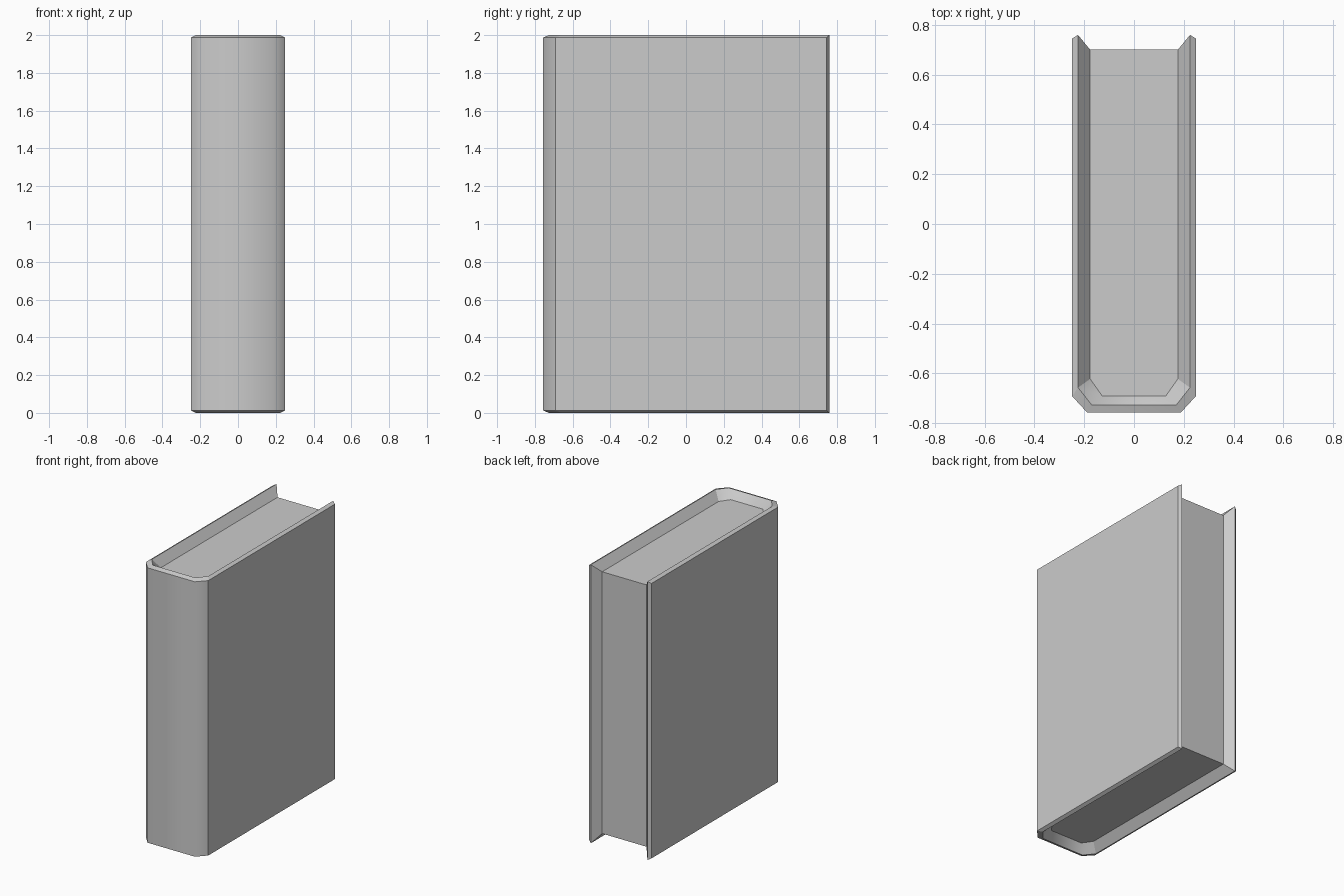
import bpy, bmesh

if "Cube" in bpy.data.objects:
    bpy.data.objects.remove(bpy.data.objects["Cube"])

# Half cross-sections of the U-shaped cover: fore-edge end, spine chamfer start, chamfer end
OUTER = ([(0.248, 0.745), (0.248, -0.692), (0.188, -0.757)], 0.013)
RIDGE = ([(0.225, 0.759), (0.225, -0.657), (0.17, -0.726)], 0.0)
INNER = ([(0.176, 0.70), (0.176, -0.622), (0.128, -0.69)], 0.06)

bm = bmesh.new()


def ring(section, top):
    """U-shaped row of vertices, mirrored over x, inset from the top or bottom."""
    half, inset = section
    z = 2 - inset if top else inset
    pts = [(-x, y) for x, y in half] + half[::-1]
    return [bm.verts.new((x, y, z)) for x, y in pts]


def strip(a, b):
    """Quads between two rows, with soft shading across the rounded spine."""
    for i in range(len(a) - 1):
        bm.faces.new((a[i], a[i + 1], b[i + 1], b[i]))
    for i in (2, 3):
        soft.append(bm.edges.get((a[i], b[i])))


soft = []
ob, rb, ib = [ring(s, False) for s in (OUTER, RIDGE, INNER)]
ot, rt, it = [ring(s, True) for s in (OUTER, RIDGE, INNER)]

# Cover: outside skin, bevelled rims and sloping inner rims
for a, b in ((ob, ot), (ot, rt), (rt, it), (ib, rb), (rb, ob)):
    strip(a, b)

# Fore-edge ends of the two cover boards
for k in (0, -1):
    bm.faces.new((ob[k], ot[k], rt[k], rb[k]))
    bm.faces.new((rb[k], rt[k], it[k], ib[k]))

# Page block: top, bottom and fore-edge
bm.faces.new(it)
bm.faces.new(ib)
bm.faces.new((ib[0], it[0], it[-1], ib[-1]))

bmesh.ops.recalc_face_normals(bm, faces=bm.faces)
for f in bm.faces:
    f.smooth = True
for e in bm.edges:
    e.smooth = e in soft

mesh = bpy.data.meshes.new("book")
bm.to_mesh(mesh)
bm.free()
bpy.context.collection.objects.link(bpy.data.objects.new("book", mesh))
